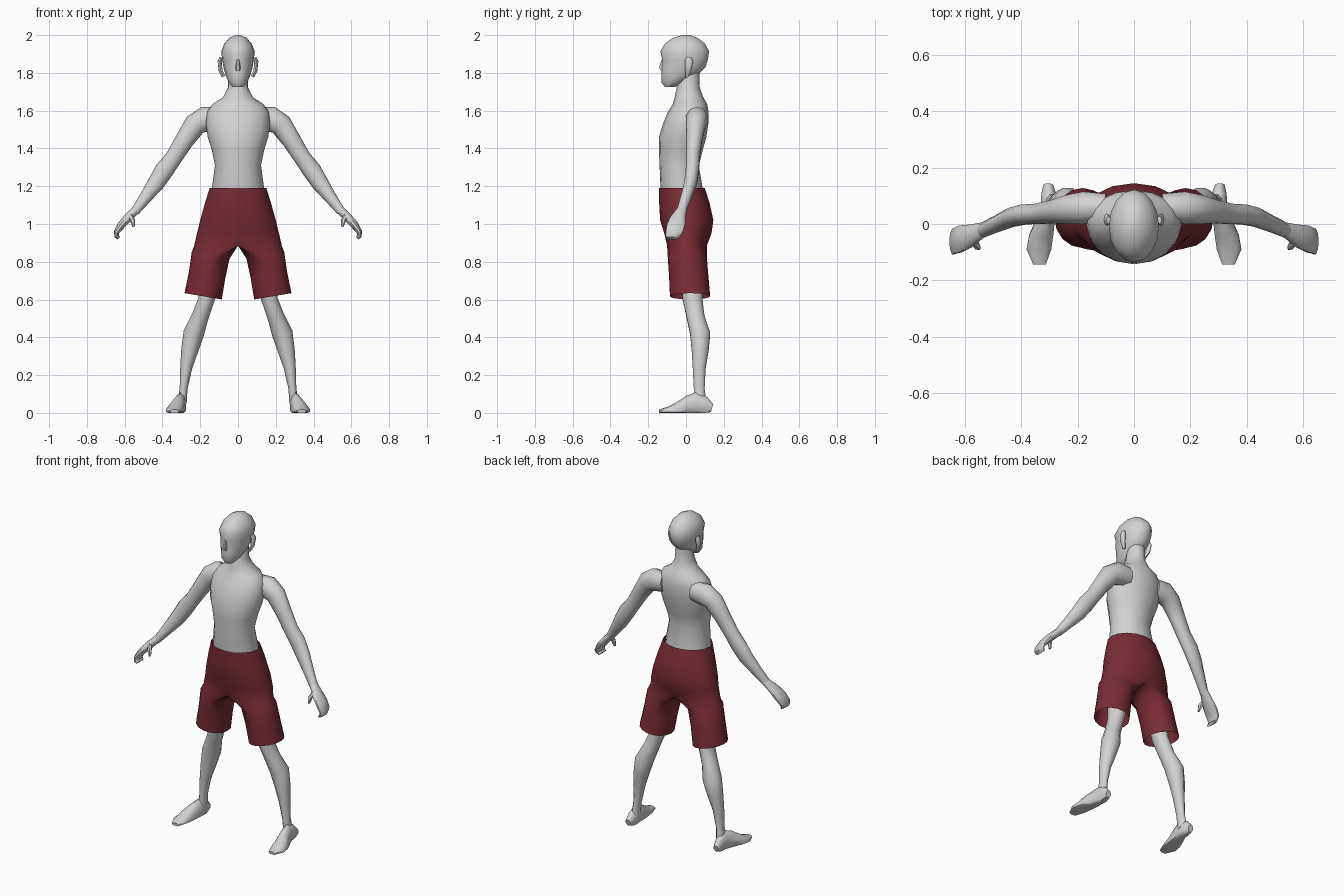
import bpy, bmesh, math
from mathutils import Vector

def material(name, rgb):
    m = bpy.data.materials.new(name)
    m.diffuse_color = (*rgb, 1)
    return m

SKIN = material("pale_grey_skin", (0.65, 0.65, 0.65))
CLOTH = material("dark_red_cloth", (0.19, 0.025, 0.035))

def finish(name, bm, mat, mirror, angle=50):
    bmesh.ops.recalc_face_normals(bm, faces=bm.faces)
    me = bpy.data.meshes.new(name)
    bm.to_mesh(me)
    bm.free()
    me.materials.append(mat)
    ob = bpy.data.objects.new(name, me)
    bpy.context.collection.objects.link(ob)
    if mirror:
        mod = ob.modifiers.new("mirror", 'MIRROR')
        mod.use_clip = True
        mod.merge_threshold = 0.0005
    bpy.ops.object.select_all(action='DESELECT')
    bpy.context.view_layer.objects.active = ob
    ob.select_set(True)
    bpy.ops.object.shade_smooth_by_angle(angle=math.radians(angle))
    return ob

def bridge(bm, rings):
    n = len(rings[0])
    for a, b in zip(rings, rings[1:]):
        for i in range(n):
            j = (i + 1) % n
            bm.faces.new((a[i], a[j], b[j], b[i]))

def loft(name, rows, mat=SKIN, n=10, side=(0, 1, 0), mirror=True):
    """Rows are x, y, z, half size across, half size along the side axis."""
    bm = bmesh.new()
    side = Vector(side)
    mids = [Vector(r[:3]) for r in rows]
    rings = []
    for k, r in enumerate(rows):
        tangent = mids[min(k + 1, len(rows) - 1)] - mids[max(k - 1, 0)]
        u = side.cross(tangent).normalized()
        ring = []
        for i in range(n):
            a = 2 * math.pi * i / n
            p = mids[k] + u * r[3] * math.cos(a) + side * r[4] * math.sin(a)
            p.z = max(p.z, 0)
            ring.append(bm.verts.new(p))
        rings.append(ring)
    bridge(bm, rings)
    bm.faces.new(rings[0])
    bm.faces.new(rings[-1])
    return finish(name, bm, mat, mirror)

def upright(name, rows, n=14):
    """Rows are z, half width, front y, back y."""
    return loft(name, [(0, (f + b) / 2, z, w, (b - f) / 2) for z, w, f, b in rows],
                n=n, mirror=False)

# Torso and neck
upright("torso", [
    (1.10, .135, -.125, .09), (1.19, .138, -.135, .088), (1.31, .122, -.14, .068),
    (1.39, .138, -.143, .088), (1.46, .16, -.143, .108), (1.53, .17, -.122, .118),
    (1.59, .165, -.098, .12), (1.635, .135, -.07, .112), (1.67, .08, -.06, .092),
    (1.72, .054, -.05, .073), (1.80, .05, -.03, .07)], n=16)

# Head with nose and ears
upright("head", [
    (1.725, .028, -.112, -.06), (1.75, .05, -.13, -.01), (1.79, .066, -.13, .062),
    (1.83, .077, -.132, .103), (1.87, .084, -.126, .116), (1.915, .089, -.136, .122),
    (1.955, .073, -.112, .1), (1.985, .046, -.07, .062), (2.0, .015, -.022, .022)], n=16)
loft("nose", [(0, -.122, 1.872, .007, .008), (0, -.126, 1.828, .015, .019),
              (0, -.122, 1.81, .013, .012)], n=6, mirror=False)
loft("ear", [(.076, .005, 1.78, .009, .008), (.092, .012, 1.81, .01, .016),
             (.097, .016, 1.86, .011, .022), (.09, .014, 1.882, .008, .014)], n=8)

# Arms
loft("arm", [
    (.10, .06, 1.56, .06, .05), (.175, .058, 1.555, .068, .06), (.228, .052, 1.525, .06, .054),
    (.285, .044, 1.44, .05, .043), (.34, .036, 1.352, .045, .038), (.39, .034, 1.285, .05, .037),
    (.435, .024, 1.215, .045, .035), (.49, .0, 1.14, .033, .03), (.545, -.025, 1.066, .023, .027)])

# Hands: flat palm with curled fingers, and a thumb
loft("hand", [
    (.535, -.02, 1.08, .022, .027), (.58, -.042, 1.035, .023, .042),
    (.617, -.053, .995, .021, .05), (.643, -.062, .958, .015, .047),
    (.643, -.07, .935, .012, .04), (.63, -.072, .925, .009, .034)])
loft("thumb", [(.575, -.06, 1.05, .015, .014), (.558, -.078, 1.02, .013, .014),
               (.552, -.085, .985, .007, .008)], n=6)

# Legs
loft("leg", [
    (.14, .03, .75, .06, .06), (.167, .035, .6, .043, .055), (.2, .05, .51, .045, .05),
    (.235, .075, .42, .055, .056), (.256, .075, .33, .045, .047), (.274, .07, .24, .032, .036),
    (.288, .07, .13, .021, .03), (.296, .075, .05, .024, .035)])

# Feet, lofted from heel to toe with flat soles
loft("foot", [
    (.305, .138, .025, .022, .018), (.303, .105, .035, .05, .028), (.303, .06, .035, .075, .029),
    (.316, .01, .025, .065, .036), (.33, -.04, .018, .042, .045), (.338, -.09, .012, .022, .046),
    (.336, -.143, .008, .01, .024)], side=(1, 0, 0))

# Shorts: half of the pelvis flowing into one open trouser leg, then mirrored
rows = [  # z, centre x, inner half width, outer half width, front y, back y
    (1.19, 0, 0, .15, -.142, .1), (1.11, 0, 0, .175, -.142, .125),
    (1.02, 0, 0, .2, -.137, .145), (.95, 0, 0, .217, -.115, .135),
    (.885, 0, 0, .232, -.1, .11), (.83, .125, .08, .12, -.097, .11),
    (.73, .16, .093, .1, -.09, .118), (.617, .183, .097, .1, -.085, .128)]
bm = bmesh.new()
rings = []
N = 16
for z, cx, rin, rout, yf, yb in rows:
    ring = []
    for i in range(N):
        a = 2 * math.pi * i / N
        c, s = math.cos(a), math.sin(a)
        dx = c * (rout if c > 0 else rin)
        dx = 0 if abs(dx) < 1e-6 else dx
        tilt = .17 * dx if cx else 0
        ring.append(bm.verts.new((cx + dx, (yf + yb) / 2 + s * (yb - yf) / 2, z + tilt)))
    rings.append(ring)
bridge(bm, rings)
inner = [f for f in bm.faces if all(v.co.x < 1e-4 for v in f.verts)]
bmesh.ops.delete(bm, geom=inner, context='FACES')
finish("shorts", bm, CLOTH, True, 60)
